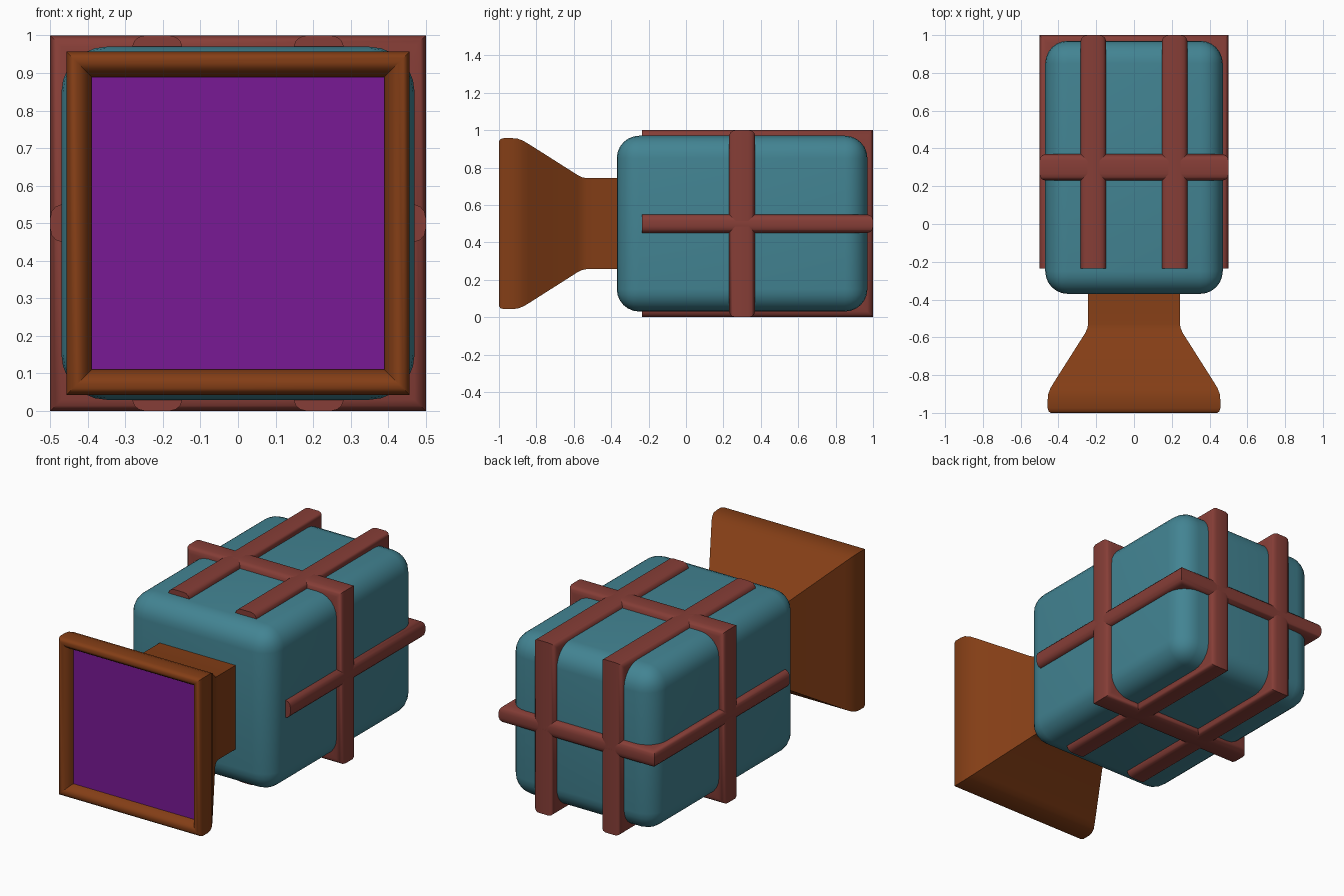
import bpy, bmesh

if "Cube" in bpy.data.objects:
    bpy.data.objects.remove(bpy.data.objects["Cube"])

def material(name, col):
    m = bpy.data.materials.new(name)
    m.diffuse_color = (*col, 1)
    m.use_nodes = True
    m.node_tree.nodes["Principled BSDF"].inputs["Base Color"].default_value = m.diffuse_color
    return m

TEAL = material("teal", (0.055, 0.23, 0.29))
RED = material("red_strap", (0.24, 0.048, 0.038))
BROWN = material("brown", (0.23, 0.048, 0.008))
PURPLE = material("purple", (0.19, 0.01, 0.30))

def finish(bm, name, mat, angle=0.7):
    bmesh.ops.recalc_face_normals(bm, faces=bm.faces)
    me = bpy.data.meshes.new(name)
    bm.to_mesh(me)
    bm.free()
    ob = bpy.data.objects.new(name, me)
    bpy.context.collection.objects.link(ob)
    me.materials.append(mat)
    bpy.ops.object.select_all(action='DESELECT')
    ob.select_set(True)
    bpy.context.view_layer.objects.active = ob
    bpy.ops.object.shade_smooth_by_angle(angle=angle)
    return ob

def loft(rings, closed, caps):
    """Bridge equal-length rings of points into a skin."""
    bm = bmesh.new()
    vs = [[bm.verts.new(p) for p in r] for r in rings]
    n = len(vs[0])
    pairs = list(zip(vs, vs[1:])) + ([(vs[-1], vs[0])] if closed else [])
    for a, b in pairs:
        for i in range(n):
            j = (i + 1) % n
            bm.faces.new((a[i], a[j], b[j], b[i]))
    if caps:
        bm.faces.new(vs[0])
        bm.faces.new(vs[-1])
    return bm

# rounded body
bm = bmesh.new()
bmesh.ops.create_cube(bm, size=1)
for v in bm.verts:
    v.co = (v.co.x * 0.94, v.co.y * 1.34 + 0.30, v.co.z * 0.94 + 0.5)
bmesh.ops.bevel(bm, geom=bm.edges[:], offset=0.12, segments=6, profile=0.5,
                affect='EDGES', clamp_overlap=True)
finish(bm, "body", TEAL)

# straps: rounded section swept along a mitred path of (point, inward direction)
def strap(name, path, half, place, closed=False):
    half_section = [(0.08, half), (0.03, half), (0.014, half - 0.006),
                    (0.004, half - 0.018), (0, half - 0.035)]
    section = half_section + [(d, -w) for d, w in reversed(half_section)]
    rings = [[place(a + d * da, b + d * db, w) for d, w in section]
             for a, b, da, db in path]
    finish(loft(rings, closed, not closed), name, RED)

def u_path(lo, hi):
    return [(-0.235, hi, 0, -1), (1, hi, -1, -1), (1, lo, -1, 1), (-0.235, lo, 0, 1)]

for side, x in (("left", -0.215), ("right", 0.215)):
    strap(side + "_long_strap", u_path(0, 1), 0.067, lambda a, b, w, x=x: (x + w, a, b))
strap("side_strap", u_path(-0.5, 0.5), 0.05, lambda a, b, w: (b, a, 0.5 + w))
strap("ring_strap", [(-0.5, 0, 1, 1), (0.5, 0, -1, 1), (0.5, 1, -1, -1), (-0.5, 1, 1, -1)],
      0.07, lambda a, b, w: (a, 0.30 + w, b), closed=True)

# square flared horn, lofted from a (y, half width) profile
profile = [(-0.30, 0.243), (-0.53, 0.243), (-0.555, 0.248), (-0.58, 0.26),
           (-0.84, 0.425), (-0.87, 0.443), (-0.90, 0.454), (-0.93, 0.457),
           (-0.975, 0.457), (-0.992, 0.452), (-1.0, 0.44), (-1.0, 0.428),
           (-0.99, 0.412), (-0.97, 0.398), (-0.94, 0.39)]
rings = [[(sx * h, y, 0.5 + sz * h) for sx, sz in ((-1, -1), (1, -1), (1, 1), (-1, 1))]
         for y, h in profile]
finish(loft(rings, False, True), "horn", BROWN)

# screen panel inside the horn mouth
bm = bmesh.new()
bmesh.ops.create_cube(bm, size=1)
for v in bm.verts:
    v.co = (v.co.x * 0.78, v.co.y * 0.02 - 0.94, v.co.z * 0.78 + 0.5)
finish(bm, "mouth_panel", PURPLE)
